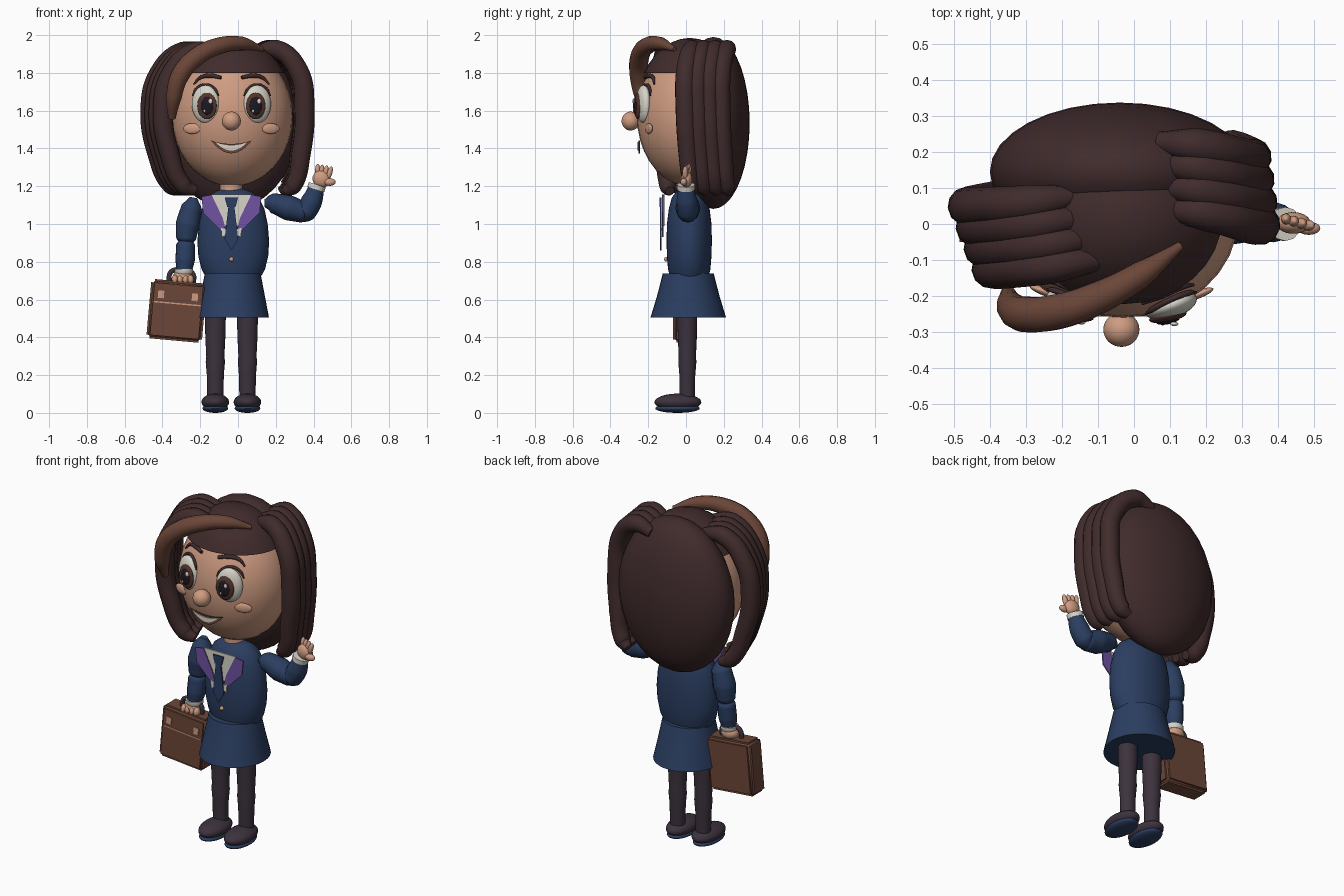
import bpy, bmesh, math
from mathutils import Matrix

if "Cube" in bpy.data.objects:
    bpy.data.objects.remove(bpy.data.objects["Cube"])


def material(name, r, g, b):
    m = bpy.data.materials.new(name)
    m.use_nodes = True
    m.diffuse_color = (r, g, b, 1)
    m.node_tree.nodes["Principled BSDF"].inputs["Base Color"].default_value = (r, g, b, 1)
    return m


HAIR = material("dark brown hair", .052, .024, .025)
BROWN = material("leather brown", .15, .062, .04)
SKIN = material("skin", .62, .33, .22)
NAVY = material("navy cloth", .024, .048, .12)
DARK = material("dark plum", .046, .032, .048)
PURPLE = material("purple", .16, .085, .36)
CREAM = material("cream white", .68, .66, .58)
IRIS = material("iris brown", .09, .035, .025)
PUPIL = material("pupil black", .012, .009, .016)


def finish(obj, mat, angle=40):
    obj.data.materials.clear()
    obj.data.materials.append(mat)
    bpy.ops.object.select_all(action='DESELECT')
    obj.select_set(True)
    bpy.context.view_layer.objects.active = obj
    bpy.ops.object.shade_smooth_by_angle(angle=math.radians(angle))
    return obj


def from_bmesh(name, bm, mat, angle=40):
    bmesh.ops.recalc_face_normals(bm, faces=bm.faces)
    mesh = bpy.data.meshes.new(name)
    bm.to_mesh(mesh)
    bm.free()
    obj = bpy.data.objects.new(name, mesh)
    bpy.context.collection.objects.link(obj)
    return finish(obj, mat, angle)


def ball(name, loc, r, mat, ry=0, rz=0, cut=None):
    bm = bmesh.new()
    bmesh.ops.create_uvsphere(bm, u_segments=32, v_segments=18, radius=1)
    m = Matrix.Translation(loc) @ Matrix.Rotation(rz, 4, 'Z') @ Matrix.Rotation(ry, 4, 'Y')
    bm.transform(m @ Matrix.Diagonal((*r, 1)))
    if cut is not None:
        bmesh.ops.bisect_plane(bm, geom=bm.verts[:] + bm.edges[:] + bm.faces[:],
                               plane_co=(0, 0, cut), plane_no=(0, 0, 1), clear_inner=True)
        bmesh.ops.holes_fill(bm, edges=[e for e in bm.edges if e.is_boundary])
    return from_bmesh(name, bm, mat)


def stack(name, cx, cy, rings, mat, n=32):
    """Elliptical rings (z, rx, ry) skinned from bottom to top."""
    bm = bmesh.new()
    loops = [[bm.verts.new((cx + rx * math.cos(2 * math.pi * i / n),
                            cy + ry * math.sin(2 * math.pi * i / n), z)) for i in range(n)]
             for z, rx, ry in rings]
    for a, b in zip(loops, loops[1:]):
        for i in range(n):
            bm.faces.new((a[i], a[(i + 1) % n], b[(i + 1) % n], b[i]))
    bm.faces.new(loops[0])
    bm.faces.new(loops[-1])
    return from_bmesh(name, bm, mat)


def tube(name, pts, radii, mat):
    """Smooth tapered tube through the points."""
    cu = bpy.data.curves.new(name, 'CURVE')
    cu.dimensions = '3D'
    cu.bevel_depth, cu.bevel_resolution, cu.resolution_u = 1, 4, 8
    cu.use_fill_caps = True
    sp = cu.splines.new('BEZIER')
    sp.bezier_points.add(len(pts) - 1)
    for bp, p, r in zip(sp.bezier_points, pts, radii):
        bp.co, bp.radius = p, r
        bp.handle_left_type = bp.handle_right_type = 'AUTO'
    obj = bpy.data.objects.new(name, cu)
    bpy.context.collection.objects.link(obj)
    bpy.ops.object.select_all(action='DESELECT')
    obj.select_set(True)
    bpy.context.view_layer.objects.active = obj
    bpy.ops.object.convert(target='MESH')
    return finish(bpy.context.object, mat, 60)


def plate(name, pts, y, mat, t=.008):
    """Flat front-facing polygon of (x, z) points."""
    bm = bmesh.new()
    f = bm.faces.new([bm.verts.new((x, y, z)) for x, z in pts])
    ext = bmesh.ops.extrude_face_region(bm, geom=[f])["geom"]
    bmesh.ops.translate(bm, vec=(0, t, 0), verts=[v for v in ext if isinstance(v, bmesh.types.BMVert)])
    return from_bmesh(name, bm, mat, 20)


def face_y(x, z):
    return .02 - .28 * math.sqrt(max(0, 1 - ((x + .03) / .32) ** 2 - ((z - 1.57) / .37) ** 2))


CX = -.035

# Head, neck and hair
ball("head", (-.03, .02, 1.57), (.32, .28, .37), SKIN)
stack("neck", CX, .02, [(1.12, .06, .06), (1.26, .06, .06)], SKIN)
ball("hair_cap", (-.03, .02, 1.59), (.326, .287, .395), HAIR, cut=1.8)
ball("back_hair", (-.04, .145, 1.535), (.36, .192, .455), HAIR)
for k in range(4):
    y, d = .062 * k, .008 * k
    path = [(.09, y + .04, 1.9), (.2, y + .03, 1.925), (.32, y, 1.81), (.352, y - .002, 1.6),
            (.335, y + .01, 1.38), (.29, y + .03, 1.2), (.25, y + .04, 1.17)]
    tube(f"left_hair_strand_{k}", [(a - d, b, c) for a, b, c in path],
         [.03, .05, .054, .054, .052, .046, .025], HAIR)
    y, d = -.125 + .058 * k, .022 * (3 - k)
    path = [(-.15, y + .03, 1.9), (-.29, y + .01, 1.915), (-.42, y, 1.79), (-.463, y, 1.6),
            (-.43, y + .01, 1.38), (-.35, y + .03, 1.2), (-.29, y + .04, 1.175)]
    tube(f"right_hair_strand_{k}", [(a + d, b, c) for a, b, c in path],
         [.03, .05, .054, .054, .052, .046, .025], HAIR)
tube("fringe", [(-.35, -.19, 1.56), (-.34, -.23, 1.67), (-.305, -.25, 1.79), (-.22, -.245, 1.885),
                (-.11, -.21, 1.94), (.02, -.14, 1.955), (.13, -.06, 1.925)],
     [.02, .042, .05, .05, .046, .037, .012], BROWN)

# Face
ball("nose", (CX, -.293, 1.545), (.05, .048, .05), SKIN)
for side, s in (("right", -1), ("left", 1)):
    ex = CX + s * .137
    ey = face_y(ex, 1.635)
    ball(side + "_eye_white", (ex, ey + .005, 1.635), (.075, .036, .1), CREAM, rz=s * .3)
    ix = ex - s * .008
    ball(side + "_iris", (ix, ey - .026, 1.625), (.053, .016, .07), IRIS, rz=s * .2)
    ball(side + "_pupil", (ix, ey - .036, 1.625), (.034, .012, .048), PUPIL, rz=s * .2)
    ball(side + "_eye_glint", (ix + .018, ey - .047, 1.65), (.011, .006, .014), CREAM)
    ball(side + "_eye_small_glint", (ix - .014, ey - .047, 1.598), (.006, .004, .008), CREAM)
    lash = []
    for i in range(7):
        a = math.radians(25 + 130 * i / 6)
        x, z = ex + s * .077 * math.cos(a), 1.635 + .102 * math.sin(a)
        lash.append((x, face_y(x, z) - .008, z))
    tube(side + "_eyelash", lash, [.003] + [.008] * 5 + [.003], HAIR)
    brow = [(CX + s * a, z) for a, z in ((.055, 1.775), (.11, 1.785), (.165, 1.775), (.2, 1.74))]
    tube(side + "_eyebrow", [(x, face_y(x, z) - .008, z) for x, z in brow],
         [.009, .012, .01, .004], HAIR)
    cx = CX + s * .208
    ball(side + "_cheek", (cx, face_y(cx, 1.505) - .006, 1.505), (.05, .012, .028), SKIN, rz=s * .35)


def smile(w, top, sag, depth):
    us = [i / 8 - 1 for i in range(17)]
    upper = [(CX + w * u, top - sag * (1 - u * u)) for u in us]
    lower = [(CX + w * u, top - depth * (1 - u * u)) for u in us[-2:0:-1]]
    return upper + lower


plate("lips", smile(.108, 1.442, .018, .068), -.252, BROWN)
plate("teeth", smile(.085, 1.434, .018, .045), -.257, CREAM)

# Jacket and skirt
stack("jacket", -.025, .017, [(.71, .14, .1), (.76, .168, .112), (.83, .185, .118), (.91, .19, .12),
                              (1, .182, .118), (1.08, .165, .108), (1.14, .135, .092),
                              (1.175, .09, .065), (1.19, .04, .03)], NAVY)
stack("skirt", -.028, .012, [(.505, .192, .2), (.62, .17, .165), (.737, .148, .135)], NAVY)

# Shirt, lapels and tie as thin plates
plate("shirt", [(CX - .105, 1.155), (CX + .105, 1.155), (CX + .035, .99), (CX - .035, .99)], -.122, CREAM)
for side, s in (("right", -1), ("left", 1)):
    lapel = [(.105, 1.155), (.158, 1.145), (.15, 1.06), (.08, .99), (.02, .93), (.045, 1.03)]
    plate(side + "_lapel", [(CX + s * a, z) for a, z in lapel], -.128, PURPLE)
    tip = [(.02, .97), (.055, .98), (.05, .93), (.03, .94)]
    plate(side + "_shirt_tip", [(CX + s * a, z) for a, z in tip], -.133, CREAM)
knot = [(-.035, 1.14), (.035, 1.14), (.022, 1.09), (-.022, 1.09)]
blade = [(-.016, 1.09), (.016, 1.09), (.036, .92), (0, .86), (-.036, .92)]
plate("tie_knot", [(CX + a, z) for a, z in knot], -.139, NAVY)
plate("tie_blade", [(CX + a, z) for a, z in blade], -.137, NAVY)
ball("jacket_button", (CX, -.104, .813), (.012, .012, .012), SKIN)

# Legs and shoes
for side, x in (("right", -.12), ("left", .05)):
    stack(side + "_leg", x, .007, [(.04, .042, .04), (.2, .045, .042), (.27, .051, .048),
                                   (.3, .048, .046), (.4, .053, .05), (.53, .056, .053)], DARK, 24)
    ball(side + "_shoe", (x, -.043, .057), (.073, .124, .045), DARK)
    ball(side + "_sole", (x, -.045, .024), (.068, .118, .024), NAVY)

# Right arm, hanging
tube("right_upper_arm", [(-.235, .015, 1.14), (-.245, .015, 1.09), (-.265, .015, 1), (-.275, .015, .92),
                         (-.277, .015, .89)], [.02, .055, .064, .052, .025], NAVY)
tube("right_forearm", [(-.275, .015, .93), (-.277, .012, .89), (-.28, .005, .81), (-.285, 0, .755)],
     [.025, .05, .052, .042], NAVY)
stack("right_cuff", -.287, 0, [(.735, .044, .042), (.745, .05, .048), (.762, .05, .048)], CREAM, 24)
ball("right_hand", (-.293, 0, .72), (.052, .045, .04), SKIN)
for i in range(4):
    ball(f"right_finger_{i}", (-.335 + .028 * i, -.03, .705), (.017, .022, .026), SKIN)

# Left arm, raised in a wave
tube("left_upper_arm", [(.14, .01, 1.11), (.18, .01, 1.11), (.27, .01, 1.085), (.35, .01, 1.06),
                        (.385, .01, 1.05)], [.02, .052, .067, .055, .025], NAVY)
tube("left_forearm", [(.32, .01, 1.04), (.355, .01, 1.065), (.39, .005, 1.12), (.415, 0, 1.19)],
     [.035, .058, .056, .042], NAVY)
tube("left_cuff", [(.412, 0, 1.183), (.42, 0, 1.208)], [.047, .047], CREAM)
ball("left_palm", (.442, .003, 1.238), (.048, .03, .045), SKIN, ry=.4)
ball("left_thumb", (.485, -.012, 1.222), (.032, .018, .02), SKIN)
for i in range(4):
    ball(f"left_finger_{i}", (.422 + .021 * i, .014 - .006 * i, 1.282 - .004 * i),
         (.014, .015, .036), SKIN, ry=.1 * i)

# Briefcase, tilted around its own centre
parts = []
bm = bmesh.new()
bmesh.ops.create_cube(bm, size=1)
bm.transform(Matrix.Diagonal((.295, .125, .315, 1)))
bmesh.ops.bevel(bm, geom=bm.edges[:], offset=.018, segments=3, affect='EDGES')
parts.append(from_bmesh("briefcase", bm, BROWN))
parts.append(plate("briefcase_flap_seam", [(-.125, .035), (.125, .035), (.125, .042), (-.125, .042)], -.066, SKIN))
for side, s in (("right", -1), ("left", 1)):
    x = s * .09
    parts.append(plate(side + "_clasp", [(x - .016, .06), (x + .016, .06), (x + .016, .1), (x - .016, .1)],
                       -.068, SKIN))
parts.append(tube("briefcase_handle", [(-.055, 0, .15), (-.05, 0, .2), (-.02, 0, .218), (.04, 0, .218),
                                       (.07, 0, .2), (.075, 0, .15)], [.013] * 6, DARK))
for p in parts:
    p.data.transform(Matrix.Translation((-.325, -.005, .54)) @ Matrix.Rotation(.09, 4, 'Y'))
